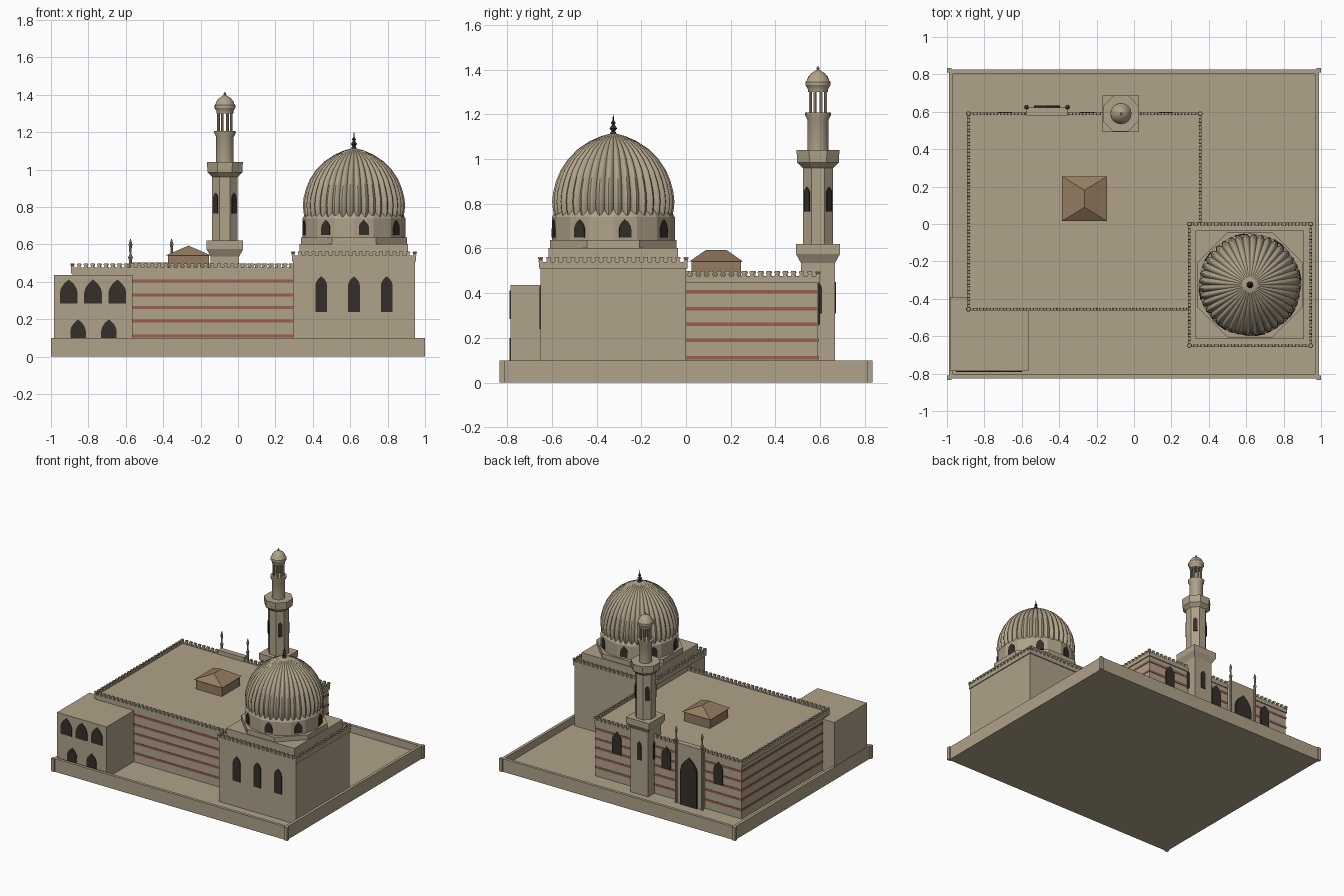
import bpy, bmesh
from math import sin, cos, pi, radians, sqrt
from mathutils import Matrix, Vector

if "Cube" in bpy.data.objects:
    bpy.data.objects.remove(bpy.data.objects["Cube"])


def material(name, rgb):
    m = bpy.data.materials.new(name)
    m.diffuse_color = (*rgb, 1)
    m.use_nodes = True
    m.node_tree.nodes["Principled BSDF"].inputs["Base Color"].default_value = m.diffuse_color
    return m


SAND = material("sandstone", (0.43, 0.36, 0.25))
RED = material("red_stripe", (0.34, 0.11, 0.08))
BROWN = material("brown_roof", (0.30, 0.20, 0.12))
DARK = material("dark_opening", (0.035, 0.028, 0.022))


def finish(name, bm, mat, smooth=None):
    bmesh.ops.recalc_face_normals(bm, faces=bm.faces)
    me = bpy.data.meshes.new(name)
    bm.to_mesh(me)
    bm.free()
    ob = bpy.data.objects.new(name, me)
    bpy.context.collection.objects.link(ob)
    me.materials.append(mat)
    if smooth:
        bpy.ops.object.select_all(action='DESELECT')
        bpy.context.view_layer.objects.active = ob
        ob.select_set(True)
        bpy.ops.object.shade_smooth_by_angle(angle=radians(smooth))
    return ob


def add_box(bm, x0, x1, y0, y1, z0, z1):
    m = Matrix.Translation(((x0 + x1) / 2, (y0 + y1) / 2, (z0 + z1) / 2))
    bmesh.ops.create_cube(bm, size=1, matrix=m @ Matrix.Diagonal((x1 - x0, y1 - y0, z1 - z0, 1)))


def box(name, *dims, mat=SAND):
    bm = bmesh.new()
    add_box(bm, *dims)
    return finish(name, bm, mat)


def skin(bm, rings):
    n = len(rings[0])
    for a, b in zip(rings, rings[1:]):
        for i in range(n):
            j = (i + 1) % n
            bm.faces.new((a[i], a[j], b[j], b[i]))
    bm.faces.new(rings[0])
    bm.faces.new(rings[-1])


def lathe(name, cx, cy, profile, n, rot=0.0, mat=SAND, smooth=None):
    """Stack of n-sided rings; profile is (radius, z)."""
    bm = bmesh.new()
    rings = [[bm.verts.new((cx + r * cos(rot + 2 * pi * i / n), cy + r * sin(rot + 2 * pi * i / n), z))
              for i in range(n)] for r, z in profile]
    skin(bm, rings)
    return finish(name, bm, mat, smooth)


def flat_sided(name, cx, cy, profile, n, mat=SAND):
    """Lathe whose profile radius is measured to the flats, with a flat facing front."""
    k = 1 / cos(pi / n)
    return lathe(name, cx, cy, [(r * k, z) for r, z in profile], n, pi / n, mat)


def add_prism(bm, outline, depth, loc, ang):
    """Extrude an (x, z) outline about loc; ang is the heading of its outward face."""
    m = Matrix.Translation(loc) @ Matrix.Rotation(ang + pi / 2, 4, 'Z')
    rings = [[bm.verts.new(m @ Vector((x, y, z))) for x, z in outline] for y in (-depth, depth)]
    skin(bm, rings)


def arch_outline(w, h):
    s, a = h - 0.75 * w, w / 2
    right = [(a, 0), (a, s), (a * 0.88, s + 0.25 * w), (a * 0.55, s + 0.5 * w)]
    return right + [(0, h)] + [(-x, z) for x, z in reversed(right)]


def arches(name, w, h, places, depth=0.005):
    bm = bmesh.new()
    for x, y, z, deg in places:
        add_prism(bm, arch_outline(w, h), depth, (x, y, z), radians(deg))
    return finish(name, bm, DARK)


def crenels(name, runs, z, step=0.036):
    """Low parapet with flared merlons along each straight run."""
    bm = bmesh.new()
    shape = [(-0.011, 0), (0.011, 0), (0.007, 0.009), (0.012, 0.016),
             (0.009, 0.023), (-0.009, 0.023), (-0.012, 0.016), (-0.007, 0.009)]
    t = 0.007
    for x0, y0, x1, y1 in runs:
        add_box(bm, min(x0, x1) - t, max(x0, x1) + t, min(y0, y1) - t, max(y0, y1) + t, z - 0.03, z)
        length = sqrt((x1 - x0) ** 2 + (y1 - y0) ** 2)
        n = round(length / step)
        ang = -pi / 2 if y0 == y1 else 0
        for i in range(n + 1):
            f = i / n
            add_prism(bm, shape, t, (x0 + (x1 - x0) * f, y0 + (y1 - y0) * f, z), ang)
    return finish(name, bm, SAND)


# Plinth: sunken court with a raised rim and corner posts
box("court_floor", -0.985, 0.985, -0.82, 0.82, 0, 0.045)
bm = bmesh.new()
for s in (-1, 1):
    add_box(bm, *sorted((s * 0.99, s * 0.968)), -0.825, 0.825, 0, 0.1)
    add_box(bm, -0.99, 0.99, *sorted((s * 0.825, s * 0.803)), 0, 0.1)
    for t in (-1, 1):
        add_box(bm, *sorted((s * 1.0, s * 0.975)), *sorted((t * 0.833, t * 0.81)), 0, 0.1)
finish("court_rim", bm, SAND)

# Prayer hall with red courses and parapet
box("prayer_hall", -0.885, 0.355, -0.455, 0.59, 0.03, 0.47)
bm = bmesh.new()
for z in (0.112, 0.19, 0.262, 0.33, 0.406):
    add_box(bm, -0.888, 0.358, -0.458, 0.593, z - 0.008, z + 0.008)
finish("hall_stripes", bm, RED)
crenels("hall_parapet", [(-0.885, -0.455, 0.29, -0.455), (-0.885, -0.455, -0.885, 0.59),
                         (-0.885, 0.59, 0.355, 0.59), (0.355, 0.0, 0.355, 0.59)], 0.476)
arches("hall_windows", 0.075, 0.17, [(x, 0.593, 0.26, 90) for x in (0.17, -0.25, -0.69)])

# Roof lantern with hipped cap
box("lantern_base", -0.375, -0.155, 0.025, 0.245, 0.46, 0.545, mat=BROWN)
bm = bmesh.new()
lo = [bm.verts.new((x, y, 0.542)) for x, y in ((-0.385, 0.015), (-0.145, 0.015), (-0.145, 0.255), (-0.385, 0.255))]
r0, r1 = bm.verts.new((-0.265, 0.09, 0.594)), bm.verts.new((-0.265, 0.18, 0.594))
for f in (lo, (lo[0], lo[1], r0), (lo[1], lo[2], r1, r0), (lo[2], lo[3], r1), (lo[3], lo[0], r0, r1)):
    bm.faces.new(f)
finish("lantern_roof", bm, BROWN)

# Entrance portal on the back wall
box("portal_wall", -0.575, -0.355, 0.58, 0.622, 0.03, 0.503)
arches("portal_door", 0.14, 0.37, [(-0.465, 0.622, 0.045, 90)], 0.012)
for side, x in (("left", -0.575), ("right", -0.355)):
    lathe("portal_post_" + side, x, 0.625,
          [(0.009, 0.04), (0.009, 0.52), (0.013, 0.53), (0.006, 0.545), (0.007, 0.585),
           (0.01, 0.6), (0.002, 0.63)], 8)

# Low annex at the front left
box("annex", -0.985, -0.565, -0.785, -0.39, 0.03, 0.437)
arches("annex_upper_windows", 0.095, 0.128, [(x, -0.785, 0.285, -90) for x in (-0.905, -0.775, -0.645)])
arches("annex_lower_arches", 0.083, 0.15, [(x, -0.785, 0.05, -90) for x in (-0.855, -0.69)])

# Domed chamber
DX, DY = 0.62, -0.325
box("tomb_chamber", 0.295, 0.945, -0.65, 0.0, 0.03, 0.54)
crenels("tomb_parapet", [(0.295, -0.65, 0.945, -0.65), (0.945, -0.65, 0.945, 0.0),
                         (0.295, 0.0, 0.945, 0.0), (0.295, -0.65, 0.295, 0.0)], 0.54)
arches("tomb_windows", 0.062, 0.19, [(x, -0.65, 0.24, -90) for x in (0.445, 0.62, 0.795)])
box("dome_square_base", 0.33, 0.91, -0.615, -0.035, 0.53, 0.602)
flat_sided("dome_octagon", DX, DY, [(0.283, 0.59), (0.283, 0.638)], 8)
lathe("dome_drum", DX, DY, [(0.275, 0.63), (0.275, 0.74), (0.25, 0.78)], 16)
arches("drum_windows", 0.055, 0.08,
       [(DX + 0.27 * cos(radians(a)), DY + 0.27 * sin(radians(a)), 0.65, a)
        for a in (11.25 + 45 * k for k in range(8))])

# Ribbed dome with pointed lower rib ends
prof = [(0.264, 0.74), (0.271, 0.775), (0.274, 0.81), (0.27, 0.85), (0.257, 0.90), (0.236, 0.95),
        (0.203, 1.0), (0.158, 1.045), (0.105, 1.08), (0.055, 1.102), (0.015, 1.113)]
RIBS, SEG = 40, 6
bm = bmesh.new()
rings = []
for k, (r, z) in enumerate(prof):
    ring = []
    for i in range(RIBS * SEG):
        a = 2 * pi * i / (RIBS * SEG)
        lobe = sin(pi * (i % SEG) / SEG)
        rr = r * (0.93 + 0.07 * lobe)
        zz = z + (0.028 * (1 - lobe) if k == 0 else 0)
        ring.append(bm.verts.new((DX + rr * cos(a), DY + rr * sin(a), zz)))
    rings.append(ring)
skin(bm, rings)
finish("ribbed_dome", bm, SAND, 35)
lathe("dome_finial", DX, DY, [(0.02, 1.10), (0.012, 1.12), (0.008, 1.125), (0.017, 1.137), (0.008, 1.15),
                              (0.006, 1.154), (0.011, 1.162), (0.004, 1.172), (0.001, 1.20)], 12, 0, DARK, 40)

# Minaret: square base, octagonal shaft, balcony, round shaft, open pavilion
MX, MY = -0.07, 0.59
flat_sided("minaret_base", MX, MY, [(0.076, 0.03), (0.076, 0.535), (0.098, 0.575), (0.098, 0.62)], 4)
arches("minaret_base_windows", 0.035, 0.14, [(MX + 0.076, MY, 0.31, 0), (MX, MY + 0.076, 0.31, 90),
                                             (MX - 0.076, MY, 0.31, 180)])
flat_sided("minaret_shaft", MX, MY, [(0.068, 0.61), (0.068, 0.96), (0.093, 0.985), (0.096, 1.04)], 8)
arches("shaft_windows", 0.034, 0.11, [(MX + 0.068 * cos(radians(a)), MY + 0.068 * sin(radians(a)), 0.765, a)
                                      for a in (45, 135, 225, 315)])
lathe("upper_shaft", MX, MY, [(0.047, 1.03), (0.047, 1.175), (0.057, 1.195), (0.057, 1.208)], 16, 0, SAND, 30)
bm = bmesh.new()
for k in range(8):
    a = pi / 8 + k * pi / 4
    bmesh.ops.create_cone(bm, cap_ends=True, segments=8, radius1=0.007, radius2=0.007, depth=0.11,
                          matrix=Matrix.Translation((MX + 0.037 * cos(a), MY + 0.037 * sin(a), 1.255)))
finish("pavilion_columns", bm, SAND)
lathe("minaret_cap", MX, MY, [(0.045, 1.30), (0.046, 1.315), (0.056, 1.33), (0.056, 1.345), (0.05, 1.352),
                              (0.044, 1.368), (0.03, 1.384), (0.012, 1.395), (0.005, 1.398),
                              (0.008, 1.404), (0.001, 1.416)], 16, 0, SAND, 30)
